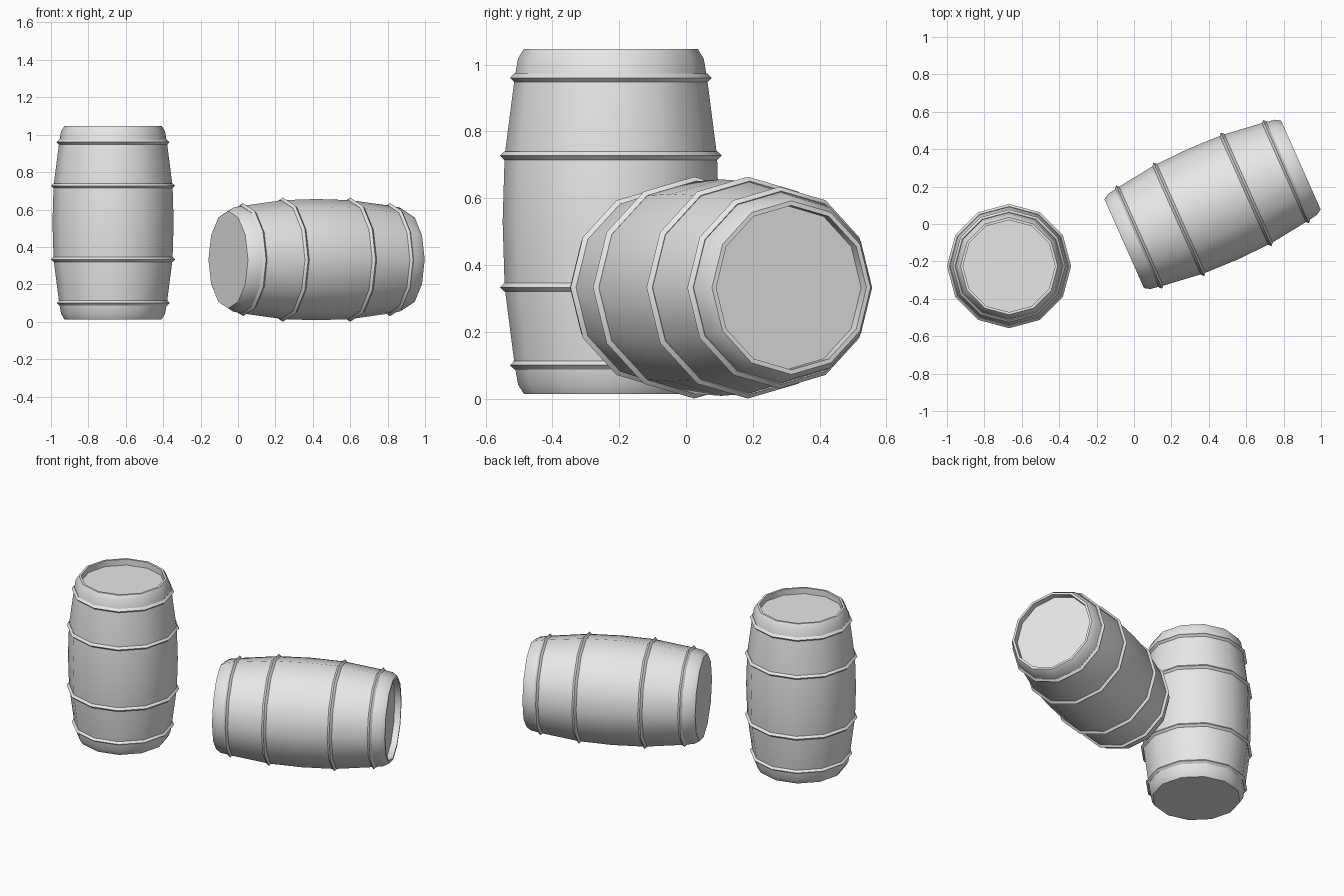
import bpy, math
from mathutils import Matrix

if "Cube" in bpy.data.objects:
    bpy.data.objects.remove(bpy.data.objects["Cube"])

SIDES = 12
HALF = 0.517

grey = bpy.data.materials.new("light grey")
grey.diffuse_color = (0.8, 0.8, 0.8, 1)
grey.use_nodes = True
grey.node_tree.nodes["Principled BSDF"].inputs["Base Color"].default_value = grey.diffuse_color


def lathe(name, profile, matrix, closed=False):
    """Spin an (r, z) profile round the z axis; open profiles get end caps."""
    verts, faces = [], []
    for r, z in profile:
        for i in range(SIDES):
            a = 2 * math.pi * i / SIDES
            verts.append((r * math.cos(a), r * math.sin(a), z))
    n = len(profile)
    for k in range(n if closed else n - 1):
        p, q = k * SIDES, ((k + 1) % n) * SIDES
        for i in range(SIDES):
            j = (i + 1) % SIDES
            faces.append((p + i, p + j, q + j, q + i))
    if not closed:
        faces.append(tuple(reversed(range(SIDES))))
        faces.append(tuple((n - 1) * SIDES + i for i in range(SIDES)))
    me = bpy.data.meshes.new(name)
    me.from_pydata(verts, [], faces)
    me.materials.append(grey)
    ob = bpy.data.objects.new(name, me)
    bpy.context.collection.objects.link(ob)
    ob.matrix_world = matrix
    bpy.ops.object.select_all(action='DESELECT')
    ob.select_set(True)
    bpy.context.view_layer.objects.active = ob
    bpy.ops.object.shade_smooth_by_angle(angle=math.radians(40))


def barrel(prefix, matrix):
    # bulging staves, flat bottom, recessed lid at the top
    half = [(0.324, 0), (0.318, 0.197), (0.288, 0.43), (0.278, 0.488), (0.26, HALF)]
    body = [(r, -z) for r, z in reversed(half[1:])] + half
    body += [(0.246, HALF), (0.246, HALF - 0.038)]
    lathe(prefix + "_body", body, matrix)
    # four thin hoops with a diamond section
    for i, (z, r) in enumerate([(-0.43, 0.289), (-0.197, 0.319),
                                (0.197, 0.319), (0.43, 0.289)]):
        ring = [(r, z - 0.013), (r + 0.013, z), (r, z + 0.013), (r - 0.013, z)]
        lathe(f"{prefix}_hoop_{i + 1}", ring, matrix, closed=True)


# standing barrel
barrel("standing_barrel", Matrix.Translation((-0.668, -0.225, 0.53)))

# barrel lying on its side, lid end towards the back right
barrel("lying_barrel", Matrix.Translation((0.42, 0.105, 0.332))
       @ Matrix.Rotation(math.radians(24), 4, 'Z')
       @ Matrix.Rotation(math.radians(90), 4, 'Y'))
